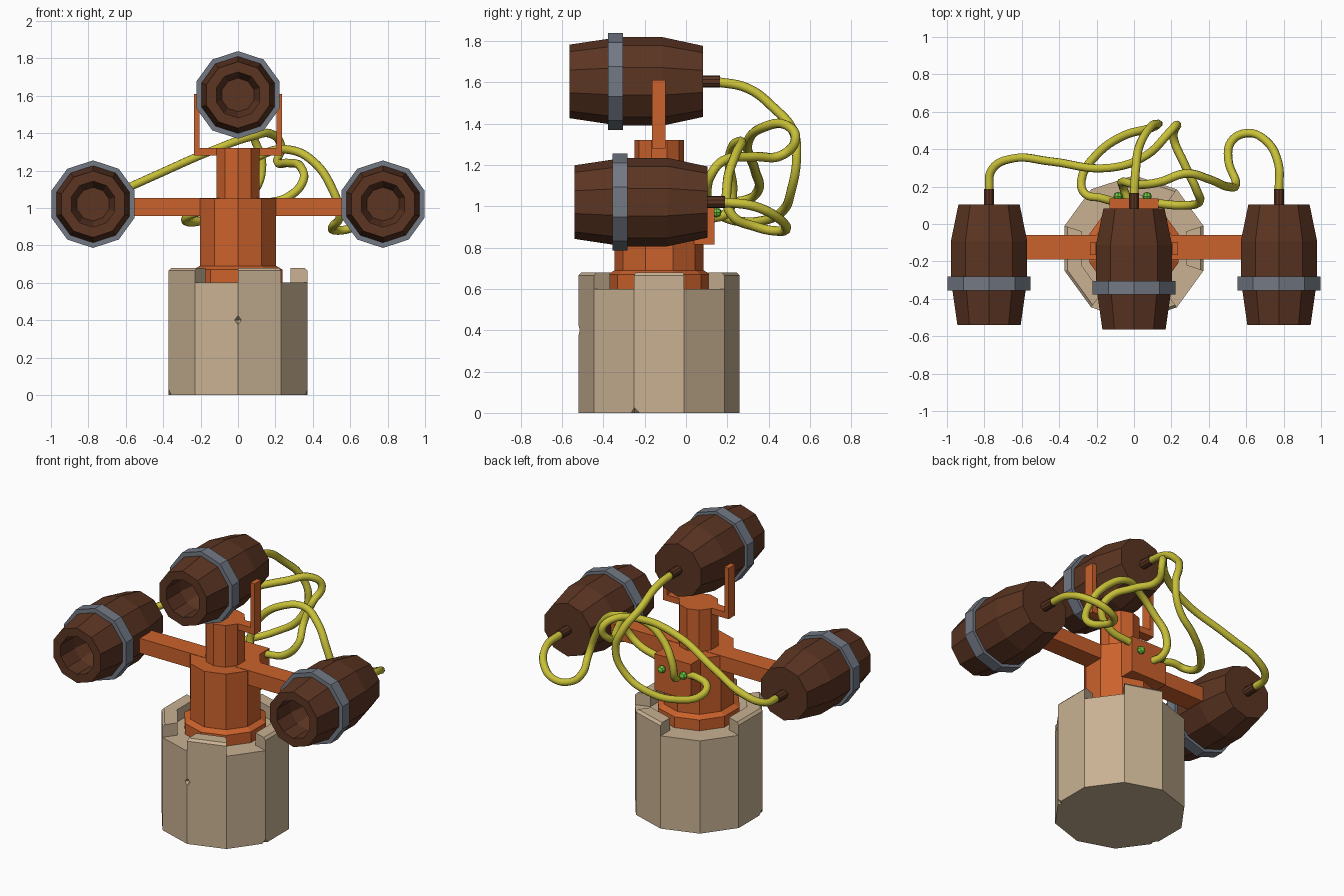
import bpy, bmesh
from math import sin, cos, pi
from mathutils import Vector

if "Cube" in bpy.data.objects:
    bpy.data.objects.remove(bpy.data.objects["Cube"])

CY = -0.13   # centre line of stand
N = 10       # sides of every round part


def material(name, col):
    m = bpy.data.materials.new(name)
    m.diffuse_color = (*col, 1)
    m.use_nodes = True
    m.node_tree.nodes["Principled BSDF"].inputs["Base Color"].default_value = m.diffuse_color
    return m


STONE = material("stone", (0.58, 0.44, 0.29))
ORANGE = material("orange", (0.60, 0.12, 0.025))
WOOD = material("wood", (0.105, 0.035, 0.016))
STEEL = material("steel", (0.17, 0.19, 0.23))
YELLOW = material("yellow", (0.58, 0.53, 0.04))
GREEN = material("green", (0.15, 0.60, 0.05))


def finish(name, bm, mat):
    bmesh.ops.remove_doubles(bm, verts=bm.verts, dist=1e-5)
    bmesh.ops.recalc_face_normals(bm, faces=bm.faces)
    me = bpy.data.meshes.new(name)
    bm.to_mesh(me)
    bm.free()
    me.materials.append(mat)
    ob = bpy.data.objects.new(name, me)
    bpy.context.collection.objects.link(ob)
    return ob


def lathe(name, profile, centre, mat, axis="z", n=N, closed=False):
    """Revolve (radius, height) points; ends on the axis become caps."""
    bm = bmesh.new()
    c = Vector(centre)
    rings = []
    for r, h in profile:
        ring = []
        for i in range(n):
            s, k = r * sin(2 * pi * i / n), r * cos(2 * pi * i / n)
            p = Vector((s, h, k)) if axis == "y" else Vector((s, -k, h))
            ring.append(bm.verts.new(c + p))
        if r == 0:
            for v in ring[1:]:
                bm.verts.remove(v)
            ring = [ring[0]] * n
        rings.append(ring)
    pairs = list(zip(rings, rings[1:] + rings[:1])) if closed else list(zip(rings, rings[1:]))
    for a, b in pairs:
        for i in range(n):
            j = (i + 1) % n
            quad = list(dict.fromkeys([a[i], a[j], b[j], b[i]]))
            if len(quad) > 2:
                bm.faces.new(quad)
    # merge flat cap triangles into single polygons
    bmesh.ops.dissolve_limit(bm, angle_limit=0.01, verts=bm.verts, edges=bm.edges)
    return finish(name, bm, mat)


def box(name, lo, hi, mat):
    bm = bmesh.new()
    bmesh.ops.create_cube(bm, size=1)
    for v in bm.verts:
        v.co = [lo[i] + (v.co[i] + 0.5) * (hi[i] - lo[i]) for i in range(3)]
    return finish(name, bm, mat)


def cable(name, pts):
    cu = bpy.data.curves.new(name, "CURVE")
    cu.dimensions = "3D"
    cu.bevel_depth = 0.023
    cu.bevel_resolution = 2
    cu.resolution_u = 6
    cu.use_fill_caps = True
    sp = cu.splines.new("BEZIER")
    sp.bezier_points.add(len(pts) - 1)
    for b, p in zip(sp.bezier_points, pts):
        b.co = p
        b.handle_left_type = b.handle_right_type = "AUTO"
    cu.materials.append(YELLOW)
    ob = bpy.data.objects.new(name, cu)
    bpy.context.collection.objects.link(ob)


# stone pedestal, with a few chips knocked out
base = lathe("stone_base", [(0, 0), (0.39, 0), (0.39, 0.6), (0, 0.6)], (0, CY, 0), STONE)
chips = [((0, -0.53, 0.40), 0.035), ((-0.375, -0.25, 0), 0.035), ((0.375, -0.25, 0), 0.03)]
for k, (p, r) in enumerate(chips):
    cutter = lathe(f"chip_cutter_{k}", [(0, -r), (r, 0), (0, r)], p, STONE, n=4)
    cutter.hide_render = True
    mod = base.modifiers.new("chip", "BOOLEAN")
    mod.operation = "DIFFERENCE"
    mod.object = cutter
    cutter.hide_viewport = True

# broken rim: raised wall pieces on some of the ten sides
for first, last in ((0, 1), (2, 3), (4, 5), (7, 9)):
    bm = bmesh.new()
    sections = []
    for i in range(first, last + 1):
        a = 2 * pi * i / N
        sections.append([bm.verts.new((r * sin(a), CY - r * cos(a), z)) for r, z in
                         ((0.39, 0.59), (0.39, 0.665), (0.375, 0.68), (0.295, 0.68), (0.295, 0.59))])
    for s, t in zip(sections, sections[1:]):
        for i in range(5):
            j = (i + 1) % 5
            bm.faces.new((s[i], s[j], t[j], t[i]))
    bm.faces.new(sections[0])
    bm.faces.new(sections[-1])
    finish(f"stone_rim_{first}", bm, STONE)

# orange stand: foot, column, neck in one profile
lathe("stand", [(0, 0.59), (0.25, 0.59), (0.25, 0.67), (0.215, 0.69), (0.215, 1.05),
                (0.12, 1.05), (0.12, 1.32), (0, 1.32)], (0, CY, 0), ORANGE)
box("back_panel", (-0.13, -0.05, 0.815), (0.13, 0.137, 1.05), ORANGE)
box("fork_bar", (-0.235, -0.165, 1.28), (0.235, -0.10, 1.32), ORANGE)
for side, s in (("left", -1), ("right", 1)):
    x = sorted((s * 0.205, s * 0.235))
    box(f"fork_arm_{side}", (x[0], -0.165, 1.28), (x[1], -0.10, 1.61), ORANGE)
    x = sorted((s * 0.1, s * 0.59))
    box(f"side_arm_{side}", (x[0], -0.19, 0.957), (x[1], -0.06, 1.052), ORANGE)

# barrels: hollow mouth to the front, steel band, rear nozzle
for tag, x, y, z in (("left", -0.775, 0, 1.02), ("right", 0.775, 0, 1.02), ("top", 0, -0.023, 1.604)):
    c = (x, y, z)
    lathe(f"barrel_{tag}", [(0, 0.105), (0.172, 0.105), (0.214, -0.09), (0.214, -0.30), (0.178, -0.54),
                            (0.122, -0.54), (0.122, -0.40), (0.09, -0.30), (0, -0.30)], c, WOOD, "y")
    lathe(f"band_{tag}", [(0.20, -0.282), (0.234, -0.282), (0.234, -0.355), (0.19, -0.355)],
          c, STEEL, "y", closed=True)
    lathe(f"nozzle_{tag}", [(0, 0.09), (0.029, 0.09), (0.029, 0.188), (0, 0.188)], c, WOOD, "y")

# green lamps on the back panel
for x in (-0.085, 0.07):
    lathe("lamp", [(0, -0.025), (0.018, -0.018), (0.025, 0), (0.018, 0.018), (0, 0.025)],
          (x, 0.147, 0.97), GREEN, "y", n=8)

# cables from each nozzle to the back panel
cable("cable_left", [(-0.775, 0.17, 1.02), (-0.76, 0.29, 1.03), (-0.65, 0.35, 1.08), (-0.45, 0.335, 1.17),
                     (-0.13, 0.30, 1.31), (0.07, 0.37, 1.38), (0.19, 0.49, 1.39), (0.23, 0.53, 1.33),
                     (0.21, 0.47, 1.25), (0.27, 0.32, 1.24), (0.335, 0.18, 1.22), (0.35, 0.12, 1.15),
                     (0.27, 0.10, 1.06), (0.12, 0.11, 1.02)])
cable("cable_top", [(0, 0.14, 1.604), (0.01, 0.30, 1.57), (0.03, 0.42, 1.48), (0.09, 0.52, 1.36),
                    (0.13, 0.535, 1.23), (0.08, 0.51, 1.08), (-0.06, 0.47, 0.98), (-0.20, 0.37, 0.93),
                    (-0.28, 0.24, 0.93), (-0.26, 0.16, 0.96), (-0.18, 0.14, 0.98), (-0.11, 0.12, 0.97)])
cable("cable_right", [(0.775, 0.17, 1.02), (0.77, 0.33, 1.00), (0.70, 0.45, 0.94), (0.60, 0.485, 0.89),
                      (0.52, 0.44, 0.88), (0.505, 0.34, 0.90), (0.545, 0.22, 0.96), (0.50, 0.20, 1.11),
                      (0.40, 0.24, 1.25), (0.28, 0.27, 1.31), (0.14, 0.225, 1.29), (0.02, 0.21, 1.20),
                      (-0.06, 0.225, 1.07), (-0.06, 0.20, 0.97), (-0.03, 0.12, 0.94)])
